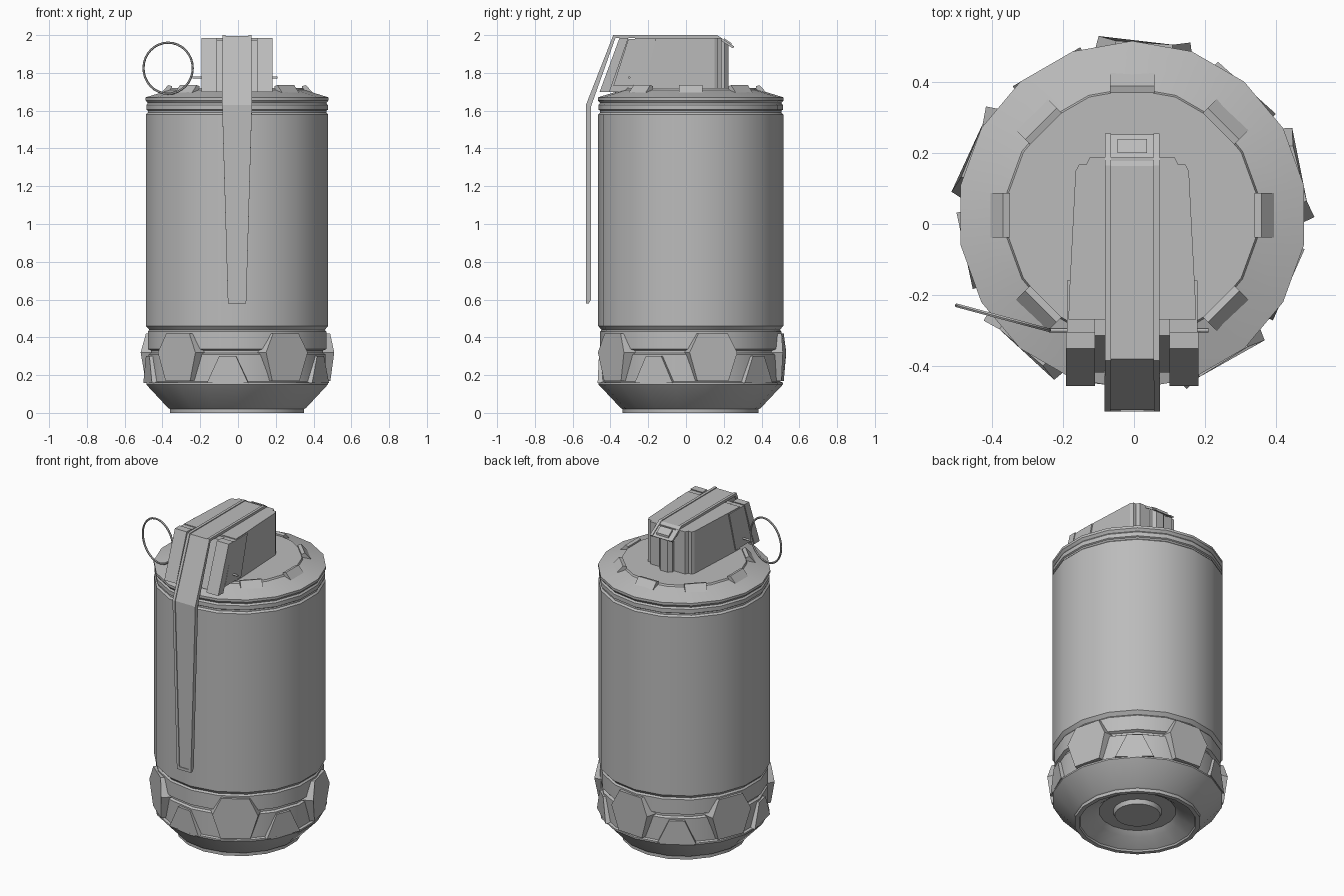
import bpy, bmesh, math
from mathutils import Vector, Matrix

if "Cube" in bpy.data.objects:
    bpy.data.objects.remove(bpy.data.objects["Cube"])

CX, CY, SIDES = -0.005, 0.025, 18

grey = bpy.data.materials.new("matte grey")
grey.use_nodes = True
COLOUR = (0.5, 0.5, 0.5, 1)
grey.diffuse_color = COLOUR
grey.node_tree.nodes["Principled BSDF"].inputs["Base Color"].default_value = COLOUR


def finish(name, bm, smooth=None):
    bmesh.ops.recalc_face_normals(bm, faces=bm.faces)
    mesh = bpy.data.meshes.new(name)
    bm.to_mesh(mesh)
    bm.free()
    ob = bpy.data.objects.new(name, mesh)
    bpy.context.collection.objects.link(ob)
    mesh.materials.append(grey)
    if smooth:
        bpy.ops.object.select_all(action='DESELECT')
        ob.select_set(True)
        bpy.context.view_layer.objects.active = ob
        bpy.ops.object.shade_smooth_by_angle(angle=math.radians(smooth))
    return ob


def loft(name, loops, smooth=None):
    """Skin closed loops of equal length and cap both ends."""
    bm = bmesh.new()
    rings = [[bm.verts.new(p) for p in loop] for loop in loops]
    n = len(rings[0])
    for a, b in zip(rings, rings[1:]):
        for i in range(n):
            j = (i + 1) % n
            bm.faces.new((a[i], a[j], b[j], b[i]))
    bm.faces.new(rings[0])
    bm.faces.new(rings[-1])
    return finish(name, bm, smooth)


def lathe(name, profile):
    def ring(r, z):
        angles = [(k + 0.5) * math.tau / SIDES for k in range(SIDES)]
        return [(CX + r * math.cos(a), CY + r * math.sin(a), z) for a in angles]
    return loft(name, [ring(r, z) for r, z in profile], 25)


def side_prism(name, outline, x0, x1):
    return loft(name, [[(CX + x, y, z) for y, z in outline] for x in (x0, x1)])


def plan_prism(name, half, z0, z1):
    plan = half + [(-x, y) for x, y in reversed(half)]
    return loft(name, [[(CX + x, y, z) for x, y in plan] for z in (z0, z1)])


def radial(angle, out, across, z):
    """Point given by distance out along an angle, sideways shift and height."""
    p = Matrix.Rotation(math.radians(angle), 3, 'Z') @ Vector((out, across, z))
    return p + Vector((CX, CY, 0))


# Canister with hollow underside, grooves and lid
lathe("canister", [
    (0.13, 0.05), (0.14, 0.075), (0.22, 0.075), (0.25, 0.05), (0.33, 0.01), (0.335, 0),
    (0.36, 0), (0.36, 0.02), (0.37, 0.025), (0.488, 0.15), (0.488, 0.16),
    (0.475, 0.165), (0.475, 0.31), (0.462, 0.318), (0.462, 0.33), (0.48, 0.338),
    (0.48, 0.43), (0.472, 0.44), (0.49, 0.46), (0.49, 1.58), (0.48, 1.59),
    (0.48, 1.6), (0.488, 1.605), (0.488, 1.63), (0.48, 1.64), (0.492, 1.655),
    (0.492, 1.67), (0.46, 1.68), (0.36, 1.71), (0.355, 1.72)])

# Five hexagonal grip plates, with a low wedge plate between each pair
for i in range(5):
    angle = 14 + 72 * i
    face = [(-0.13, 0.32), (-0.08, 0.42), (0.08, 0.42), (0.13, 0.32), (0.085, 0.17), (-0.085, 0.17)]
    loft(f"grip_plate_{i + 1}", [
        [radial(angle, 0.43, y * 1.1, z) for y, z in face],
        [radial(angle, 0.498 if z == 0.32 else 0.488, y, z) for y, z in face]])
    wedge = [(-0.11, 0.158), (-0.045, 0.3), (0.045, 0.3), (0.11, 0.158)]
    loft(f"wedge_plate_{i + 1}", [
        [radial(angle + 34, out, y, z) for y, z in wedge] for out in (0.43, 0.484)])

# Eight lugs around the lid
for i in range(8):
    lug = [(0.345, 1.69), (0.345, 1.73), (0.365, 1.735), (0.41, 1.685), (0.41, 1.67)]
    loft(f"lid_lug_{i + 1}", [
        [radial(45 * i, out, y, z) for out, z in lug] for y in (-0.063, 0.063)])

# Fuze head
plan_prism("head_body", [(0.18, -0.27), (0.178, -0.2), (0.16, 0.15), (0.15, 0.168),
                         (0.13, 0.168), (0.12, 0.188)], 1.70, 1.985)
side_prism("head_centre", [(-0.42, 1.70), (-0.315, 1.975), (-0.16, 1.975), (-0.16, 1.70)], -0.105, 0.105)
plan_prism("head_post", [(0.045, 0.15), (0.045, 0.205), (0.025, 0.225)], 1.68, 1.965)
slab = [(-0.457, 1.70), (-0.352, 1.985), (-0.305, 1.985), (-0.405, 1.70)]
cheek = [(-0.385, 1.73), (-0.305, 1.98), (-0.16, 1.98), (-0.225, 1.73)]
for side, s in (("left", 1), ("right", -1)):
    side_prism(f"head_slab_{side}", slab, s * 0.105, s * 0.187)
    side_prism(f"head_cheek_{side}", cheek, s * 0.105, s * 0.184)

# Safety lever: channel section swept along a bent path (y, z, half width, flange depth)
path = [(0.255, 1.94, 0.077, 0.012), (0.165, 2.0, 0.077, 0.014), (-0.385, 2.0, 0.077, 0.016),
        (-0.53, 1.63, 0.079, 0.028), (-0.53, 0.6, 0.049, 0.028), (-0.53, 0.58, 0.048, 0.015)]
loops = []
for i, (y, z, w, d) in enumerate(path):
    spots = [Vector(p[:2]) for p in path]
    dirs = [(spots[k + 1] - spots[k]).normalized()
            for k in (i - 1, i) if 0 <= k < len(path) - 1]
    mean = sum(dirs, Vector((0, 0))).normalized()
    inward = Vector((-mean.y, mean.x)) / mean.dot(dirs[0])
    half = [(w - 0.01, 0.01), (w - 0.01, d), (w, d), (w, 0), (w - 0.017, 0), (w - 0.017, 0.005)]
    section = half + [(-x, depth) for x, depth in reversed(half)]
    loops.append([(CX + x, y + inward.x * e, z + inward.y * e) for x, e in section])
loft("safety_lever", loops)
side_prism("lever_end_lip", [(-0.53, 0.58), (-0.53, 0.597), (-0.515, 0.597), (-0.515, 0.58)], -0.04, 0.04)
side_prism("lever_tail_catch", [(0.2, 1.972), (0.2, 1.985), (0.24, 1.958), (0.24, 1.945)], -0.042, 0.042)

# Pull pin and ring
bpy.ops.mesh.primitive_cylinder_add(vertices=8, radius=0.006, depth=0.45,
                                    location=(-0.015, -0.3, 1.775), rotation=(0, math.pi / 2, 0))
pin = bpy.context.object
pin.name = "pull_pin"
bpy.ops.mesh.primitive_torus_add(major_segments=32, minor_segments=6, major_radius=0.135,
                                 minor_radius=0.006, location=(-0.37, -0.265, 1.825),
                                 rotation=(math.pi / 2, 0, math.radians(-15)))
ring = bpy.context.object
ring.name = "pull_ring"
for ob in (pin, ring):
    ob.data.materials.append(grey)
    bpy.ops.object.select_all(action='DESELECT')
    ob.select_set(True)
    bpy.context.view_layer.objects.active = ob
    bpy.ops.object.shade_smooth_by_angle(angle=math.radians(50))
